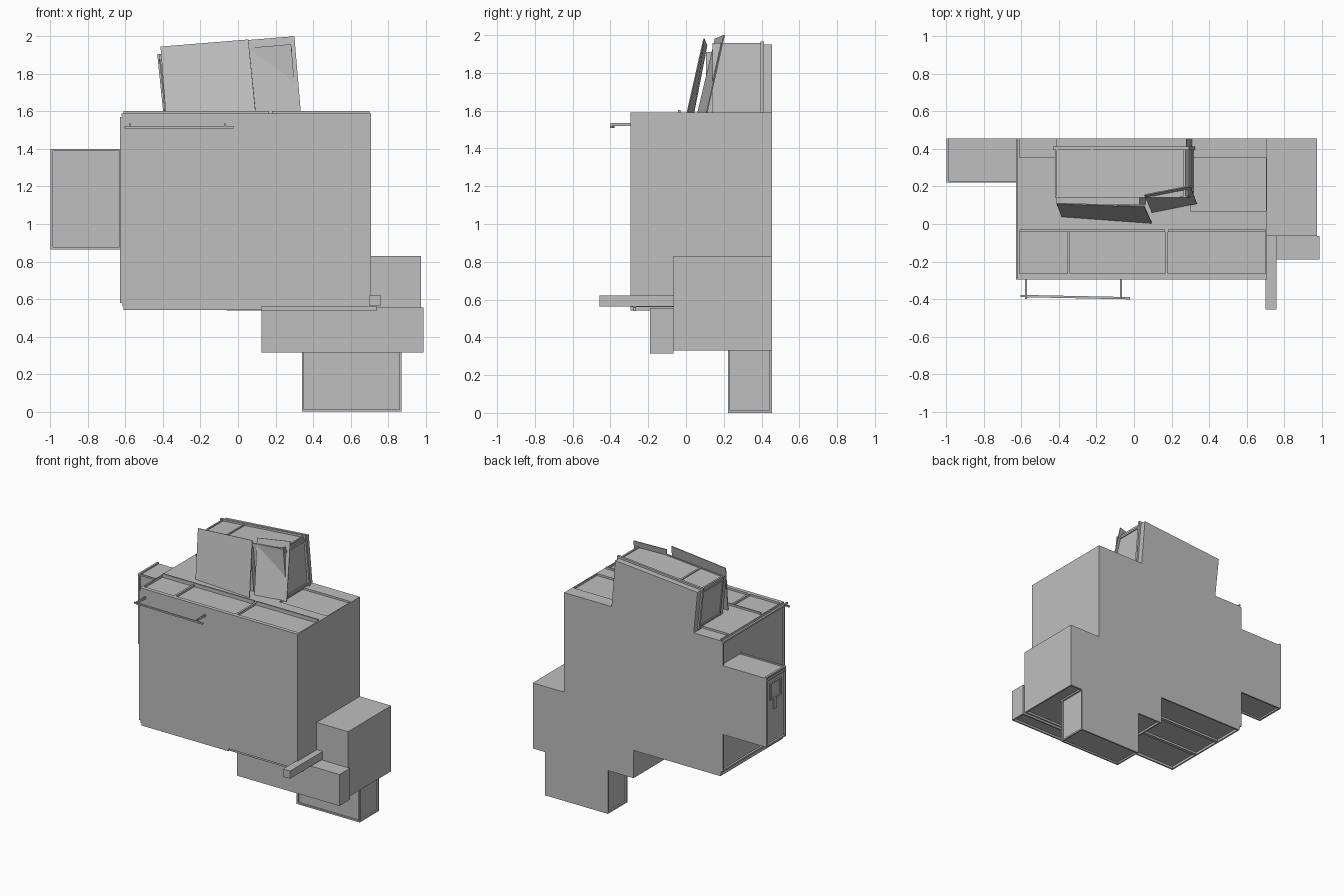
import bpy
import bmesh
from mathutils import Vector

cube = bpy.data.objects.get("Cube")
if cube:
    bpy.data.objects.remove(cube, do_unlink=True)

grey = bpy.data.materials.new("plain_grey")
grey.use_nodes = True
COLOUR = (0.52, 0.52, 0.52, 1)
grey.diffuse_color = COLOUR
grey.node_tree.nodes["Principled BSDF"].inputs["Base Color"].default_value = COLOUR


def finish(name, bm):
    bmesh.ops.recalc_face_normals(bm, faces=bm.faces[:])
    mesh = bpy.data.meshes.new(name)
    bm.to_mesh(mesh)
    bm.free()
    mesh.materials.append(grey)
    ob = bpy.data.objects.new(name, mesh)
    bpy.context.collection.objects.link(ob)
    return ob


def box(name, x, y, z, warp=None):
    """Box from three (low, high) ranges, optionally warped."""
    bm = bmesh.new()
    bmesh.ops.create_cube(bm, size=1)
    for v in bm.verts:
        v.co = Vector([r[0] + (c + 0.5) * (r[1] - r[0]) for r, c in zip((x, y, z), v.co)])
        if warp:
            v.co = warp(v.co)
    return finish(name, bm)


def rim(name, x, y, z, axis, side, depth=0.015, width=0.012):
    """Four bars standing out from one face of a box."""
    spans = [x, y, z]
    face = spans[axis][side]
    out = (face, face + depth) if side else (face - depth, face)
    a, b = [i for i in range(3) if i != axis]
    for i, j in ((a, b), (b, a)):
        for end in (0, 1):
            bar = list(spans)
            bar[axis] = out
            lo, hi = spans[i]
            bar[i] = (lo, lo + width) if end == 0 else (hi - width, hi)
            if i == b:
                bar[j] = (spans[j][0] + width, spans[j][1] - width)
            box(name, *bar)


def sheet(name, corners):
    bm = bmesh.new()
    bm.faces.new([bm.verts.new(c) for c in corners])
    ob = finish(name, bm)
    mod = ob.modifiers.new("thickness", "SOLIDIFY")
    mod.thickness = 0.006
    mod.offset = 0


BACK = 0.455

# Main body with framed side and underside
body = ((-0.615, 0.71), (-0.295, BACK), (0.56, 1.575))
box("main_body", *body)
rim("body_side_frame", body[0], body[1], (0.58, 1.57), 0, 0)
rim("body_underside_frame", (-0.61, 0.125), body[1], body[2], 2, 0, 0.018)
box("underside_front_rail", (-0.06, 0.74), (-0.28, -0.265), (0.54, 0.56))
for y in (-0.04, 0.2):
    box("underside_beam", (-0.6, 0.125), (y, y + 0.025), (0.545, 0.56))

# Roof layer leaving shallow panels between its bands
roof = (1.575, 1.59)
left, right = -0.62, 0.71
box("roof_front_band", (left, right), (-0.295, -0.265), roof)
box("roof_middle_band", (left, right), (-0.04, 0.07), roof)
box("roof_left_band", (left, 0.3), (0.07, 0.355), roof)
box("roof_back_band", (-0.385, right), (0.355, BACK), roof)
for x0, x1 in ((left, -0.61), (-0.355, -0.34), (0.165, 0.18), (0.7, right)):
    box("roof_rib", (x0, x1), (-0.265, -0.04), roof)
box("roof_end_edge", (0.703, right), (0.07, 0.355), roof)
box("roof_corner_edge", (left, -0.61), (0.355, BACK), roof)
for x0, x1 in ((-0.61, 0.165), (0.18, 0.7)):
    box("roof_ridge", (x0, x1), (-0.042, -0.03), (1.59, 1.603))

# Leaning upper block with bands and ribs
def lean(p):
    t = (p.z - 1.59) / 0.37
    return Vector((p.x - 0.032 * t, p.y, p.z + 0.085 * (p.x - 0.31) * t))


top = 1.95
low = 1.585
box("upper_block", (-0.385, 0.31), (0.14, BACK), (low, top), lean)
box("upper_front_ledge", (-0.385, 0.06), (0.105, 0.14), (low, top - 0.02), lean)
box("upper_band", (-0.398, 0.325), (0.395, 0.412), (low, top + 0.016), lean)
box("upper_front_band", (-0.39, 0.315), (0.14, 0.15), (low, top + 0.008), lean)
for x in (-0.385, -0.2, 0.295):
    box("upper_rib", (x, x + 0.012), (0.15, 0.395), (top - 0.01, top + 0.008), lean)
for x0, x1 in ((-0.392, -0.38), (0.305, 0.317)):
    for z in (1.6, 1.92):
        box("upper_side_rail", (x0, x1), (0.15, 0.395), (z, z + 0.015), lean)

# Tilted front sheets
sheet("left_tilted_sheet", [(-0.385, 0.04, low), (0.095, 0.005, low),
                            (0.055, 0.095, 1.983), (-0.413, 0.11, 1.945)])
sheet("right_tilted_sheet", [(0.095, 0.062, low), (0.335, 0.11, low),
                             (0.3, 0.203, 2.0), (0.055, 0.155, 1.98)])

# Front rail on two brackets
box("front_rail", (-0.605, -0.02), (-0.39, -0.378), (1.509, 1.52),
    lambda p: Vector((p.x, p.y - 0.02 * (p.x + 0.6), p.z)))
for x in (-0.575, -0.07):
    box("rail_bracket", (x - 0.005, x + 0.005), (-0.4, -0.295), (1.52, 1.535))

# Left side box with a framed end and fittings
side = ((-0.985, -0.6), (0.23, BACK), (0.877, 1.39))
box("side_box", *side)
rim("side_box_end_frame", side[0], (0.22, BACK), (0.865, 1.4), 0, 0)
rim("side_box_front_frame", (-1.0, -0.62), side[1], (0.865, 1.4), 1, 0, 0.01)
rim("side_box_underside_frame", (-1.0, -0.62), (0.22, BACK), side[2], 2, 0, 0.012)
rim("end_panel", side[0], (0.27, 0.4), (1.2, 1.33), 0, 0, 0.01, 0.01)
box("end_latch", (-0.995, -0.985), (0.33, 0.36), (1.12, 1.2))
box("end_top_rail", (-0.995, -0.985), (0.232, BACK), (1.36, 1.37))

# Stepped base on the right
box("right_block", (0.71, 0.975), (-0.065, BACK), (0.345, 0.83))
box("base_block", (0.125, 0.72), (-0.065, BACK), (0.345, 0.57))
rim("base_underside_frame", (0.125, 0.975), (-0.065, BACK), (0.345, 0.56), 2, 0)
box("base_front_block", (0.125, 0.99), (-0.19, -0.065), (0.33, 0.555))
rim("base_front_frame", (0.125, 0.99), (-0.19, -0.065), (0.33, 0.555), 2, 0)
box("projecting_bar", (0.7, 0.76), (-0.457, -0.06), (0.563, 0.622))

# Foot with thin framed faces
foot = ((0.352, 0.86), (0.232, BACK), (0.012, 0.35))
box("foot", *foot)
outer_x, outer_y, outer_z = (0.34, 0.872), (0.222, BACK), (0.0, 0.345)
rim("foot_front_frame", outer_x, foot[1], outer_z, 1, 0, 0.01)
rim("foot_left_frame", foot[0], outer_y, outer_z, 0, 0, 0.012)
rim("foot_right_frame", foot[0], outer_y, outer_z, 0, 1, 0.012)
rim("foot_underside_frame", outer_x, outer_y, foot[2], 2, 0, 0.012)
